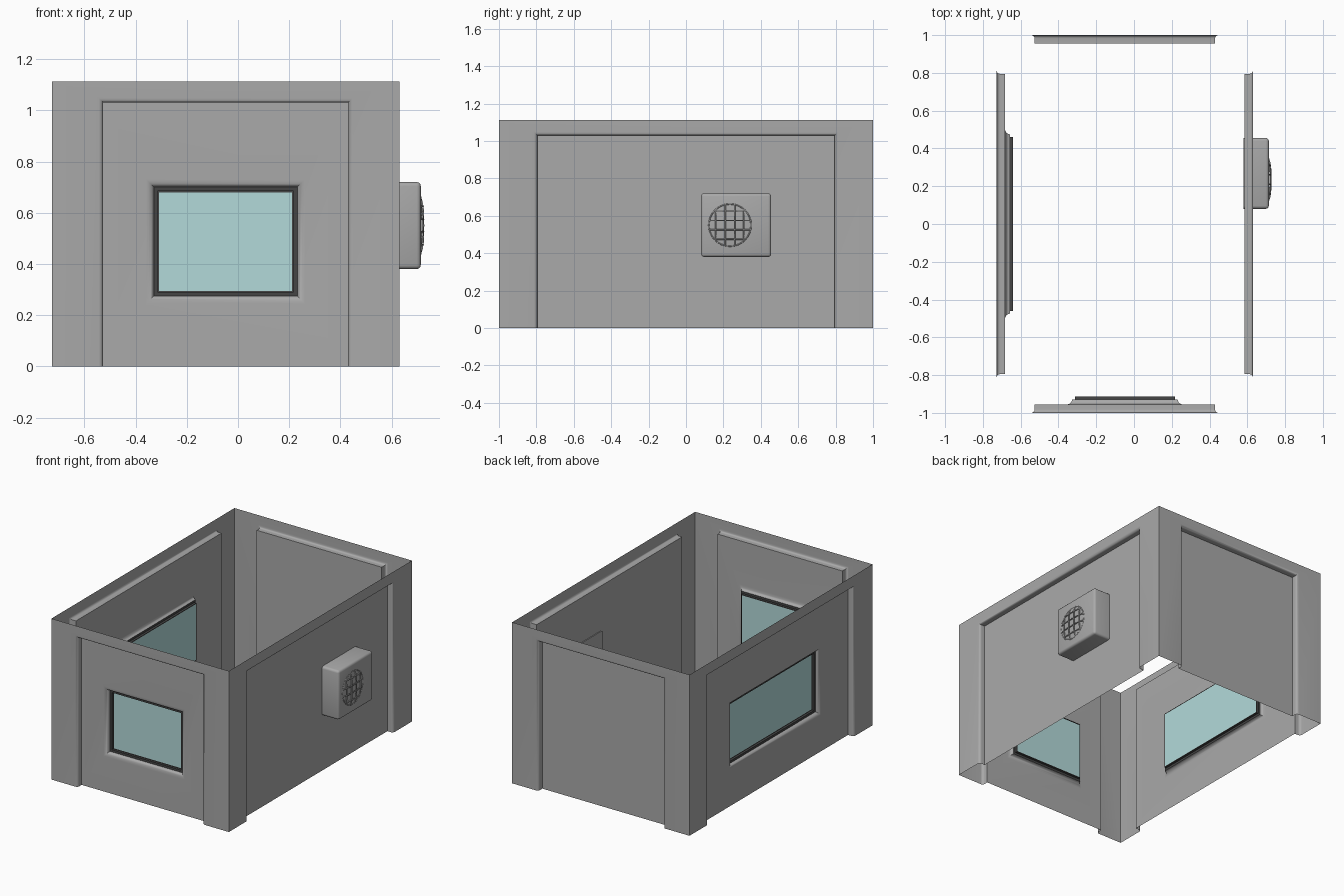
import bpy, bmesh, math
from mathutils import Matrix, Vector

cube = bpy.data.objects.get("Cube")
if cube:
    bpy.data.objects.remove(cube, do_unlink=True)


def material(name, rgb):
    m = bpy.data.materials.new(name)
    m.use_nodes = True
    m.diffuse_color = (*rgb, 1)
    m.node_tree.nodes["Principled BSDF"].inputs["Base Color"].default_value = (*rgb, 1)
    return m


GREY = material("wall grey", (0.40, 0.40, 0.40))
DARK = material("dark gasket", (0.06, 0.06, 0.06))
GLASS = material("pale blue glass", (0.45, 0.70, 0.70))

CENTRE = Vector((-0.0485, 0, 0))
HEIGHT = 1.113
TRIM_Z = 1.03
RECESS = 0.044
ROUND = 0.018


def finish(name, bm, mats):
    mesh = bpy.data.meshes.new(name)
    bm.to_mesh(mesh)
    bm.free()
    for m in mats:
        mesh.materials.append(m)
    obj = bpy.data.objects.new(name, mesh)
    bpy.context.collection.objects.link(obj)
    mesh.shade_smooth()
    mesh.set_sharp_from_angle(angle=math.radians(40))
    return obj


def quarter(steps=5):
    # Quarter-round profile: across and depth, each running 0 to 1
    for i in range(steps + 1):
        t = math.pi / 2 * i / steps
        yield math.sin(t), 1 - math.cos(t)


def wall(name, angle, distance, half, opening, window=None):
    bm = bmesh.new()
    place = Matrix.Translation(CENTRE) @ Matrix.Rotation(angle, 4, 'Z')

    def loop(u, z0, z1, depth):
        corners = ((-u, z0), (-u, z1), (u, z1), (u, z0))
        return [bm.verts.new(place @ Vector((a, depth - distance, z))) for a, z in corners]

    def bridge(a, b, closed=True, mat=0):
        for i in range(4 if closed else 3):
            j = (i + 1) % 4
            bm.faces.new((a[i], b[i], b[j], a[j])).material_index = mat

    # Outer sheet: corner posts and top trim, rounding into the recess
    last = loop(half, 0, HEIGHT, 0)
    for across, deep in quarter():
        o = ROUND * (1 - across)
        ring = loop(opening + o, 0, TRIM_Z + o, ROUND * deep)
        bridge(last, ring, closed=False)
        last = ring
    ring = loop(opening, 0, TRIM_Z, RECESS)
    bridge(last, ring, closed=False)

    # Panel, plain or with a recessed window
    if window is None:
        bm.faces.new(ring[::-1])
    else:
        last = ring

        def window_ring(inset, depth, mat):
            new = loop(window - inset, 0.245 + inset, 0.73 - inset, RECESS + depth)
            bridge(last, new, mat=mat)
            return new

        for across, deep in quarter():
            last = window_ring(0.03 * across, 0.026 * deep, 0)
        for inset, depth in ((0.045, 0.026), (0.045, 0.042), (0.05, 0.042)):
            last = window_ring(inset, depth, 1)
        bm.faces.new(last[::-1]).material_index = 2
    return finish(name, bm, (GREY, DARK, GLASS))


# Four walls, two of them with windows
HALF_X, HALF_Y = 0.6785, 1.0
wall("front_wall", 0, HALF_Y, HALF_X, 0.478, window=0.31)
wall("right_wall", math.pi / 2, HALF_X, HALF_Y, 0.795)
wall("back_wall", math.pi, HALF_Y, HALF_X, 0.478)
wall("left_wall", -math.pi / 2, HALF_X, HALF_Y, 0.795, window=0.505)

# Vent housing
bm = bmesh.new()
size = Matrix.Diagonal((0.134, 0.375, 0.34, 1))
bmesh.ops.create_cube(bm, size=1, matrix=Matrix.Translation((0.647, 0.268, 0.55)) @ size)
front_edges = [e for e in bm.edges if all(v.co.x > 0.6 for v in e.verts)
               or abs(e.verts[0].co.x - e.verts[1].co.x) > 0.1]
bmesh.ops.bevel(bm, geom=front_edges, offset=0.016, segments=3, profile=0.5, affect='EDGES')
finish("vent_housing", bm, (GREY,))

# Domed round grille: rim and crossing bars
GRILLE = Vector((0.712, 0.235, 0.55))
RADIUS = 0.113
curve = bpy.data.curves.new("vent_grille", 'CURVE')
curve.dimensions = '3D'
curve.bevel_depth = 0.004
curve.bevel_resolution = 1


def rod(points, cyclic=False):
    s = curve.splines.new('POLY')
    s.points.add(len(points) - 1)
    for p, (a, b) in zip(s.points, points):
        dome = 0.012 * (1 - (math.hypot(a, b) / RADIUS) ** 4)
        p.co = (*(GRILLE + Vector((dome, a, b))), 1)
    s.use_cyclic_u = cyclic


rod([(RADIUS * math.cos(i * math.pi / 16), RADIUS * math.sin(i * math.pi / 16))
     for i in range(32)], cyclic=True)
for k in (-1.5, -0.5, 0.5, 1.5):
    off = k * 0.05
    reach = math.sqrt(RADIUS ** 2 - off ** 2)
    line = [(off, reach * (i / 5 - 1)) for i in range(11)]
    rod(line)
    rod([(b, a) for a, b in line])
curve.materials.append(GREY)
bpy.context.collection.objects.link(bpy.data.objects.new("vent_grille", curve))
